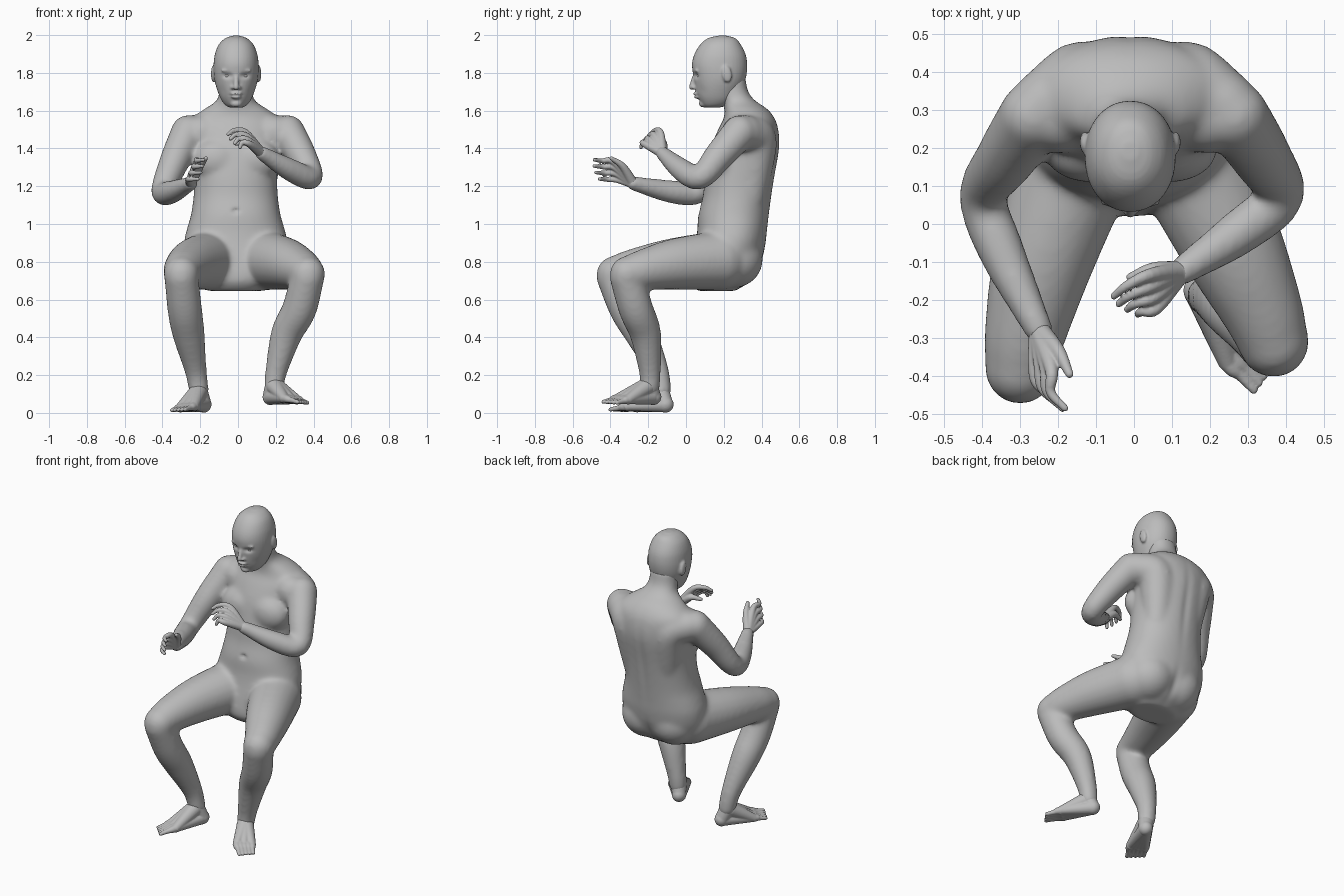
import bpy, bmesh, math
from mathutils import Vector, Matrix

if "Cube" in bpy.data.objects:
    bpy.data.objects.remove(bpy.data.objects["Cube"])

skin = bpy.data.materials.new("plain grey")
skin.use_nodes = True
GREY = (0.5, 0.5, 0.5, 1)
skin.diffuse_color = GREY
skin.node_tree.nodes["Principled BSDF"].inputs["Base Color"].default_value = GREY


def bridge(bm, rings):
    """Skin a list of vertex rings into a closed solid."""
    n = len(rings[0])
    for a, b in zip(rings, rings[1:]):
        for i in range(n):
            j = (i + 1) % n
            bm.faces.new((a[i], a[j], b[j], b[i]))
    bm.faces.new(rings[0][::-1])
    bm.faces.new(rings[-1])


def ball(bm, centre, size, tilt=0):
    m = Matrix.Translation(centre) @ Matrix.Rotation(tilt, 4, 'X') @ Matrix.Diagonal((*size, 1))
    bmesh.ops.create_uvsphere(bm, u_segments=24, v_segments=16, radius=1, matrix=m)


def spline(points, steps=5):
    """Catmull-Rom through four-number points."""
    p = [Vector(q) for q in points]
    p = [2 * p[0] - p[1]] + p + [2 * p[-1] - p[-2]]
    out = []
    for a, b, c, d in zip(p, p[1:], p[2:], p[3:]):
        for s in range(steps):
            t = s / steps
            out.append(0.5 * (2 * b + (c - a) * t + (2 * a - 5 * b + 4 * c - d) * t * t
                              + (3 * b - a - 3 * c + d) * t ** 3))
    return out + [p[-2]]


def tube(bm, points):
    """Round limb through (x, y, z, radius) points with a ball at each end."""
    path = spline(points)
    rings = []
    side = None
    for i, q in enumerate(path):
        ahead = (path[min(i + 1, len(path) - 1)] - path[max(i - 1, 0)]).to_3d().normalized()
        side = ahead.orthogonal() if side is None else side - ahead * side.dot(ahead)
        side = side.normalized()
        up = ahead.cross(side)
        angles = [math.tau * k / 20 for k in range(20)]
        rings.append([bm.verts.new(q.to_3d() + q.w * (side * math.cos(a) + up * math.sin(a)))
                      for a in angles])
    bridge(bm, rings)
    for q in (path[0], path[-1]):
        ball(bm, q.to_3d(), (q.w,) * 3)


def stack(bm, levels, cx, power):
    """Solid of level outlines, each (height, half width, front y, back y)."""
    rings = []
    for level in spline(levels, 3):
        z, rx, front, back = level
        ring = []
        for k in range(40):
            c, s = math.cos(math.tau * k / 40), math.sin(math.tau * k / 40)
            x = math.copysign(abs(c) ** power, c) * rx
            y = math.copysign(abs(s) ** power, s) * (back - front) / 2
            ring.append(bm.verts.new((cx + x, (front + back) / 2 + y, z)))
        rings.append(ring)
    bridge(bm, rings)


def finish(name, bm, voxel, rounds, dents=()):
    """Fuse the solids into one smooth skin, then press in the dents."""
    bmesh.ops.recalc_face_normals(bm, faces=bm.faces)
    rough = bpy.data.meshes.new(name)
    bm.to_mesh(rough)
    bm.free()
    ob = bpy.data.objects.new(name, rough)
    bpy.context.collection.objects.link(ob)
    fuse = ob.modifiers.new("fuse", 'REMESH')
    fuse.mode = 'VOXEL'
    fuse.voxel_size = voxel
    soften = ob.modifiers.new("soften", 'SMOOTH')
    soften.factor = 0.5
    soften.iterations = rounds
    bpy.context.view_layer.update()
    fused = bpy.data.meshes.new_from_object(ob.evaluated_get(bpy.context.evaluated_depsgraph_get()))
    ob.modifiers.clear()
    ob.data = fused
    for v in fused.vertices:
        for centre, size, push in dents:
            d = sum(((a - b) / r) ** 2 for a, b, r in zip(v.co, centre, size))
            v.co.y += push * math.exp(-d)
    fused.materials.clear()
    fused.materials.append(skin)
    fused.polygons.foreach_set("use_smooth", [True] * len(fused.polygons))
    fused.update()


# Body: trunk, neck, chest, arms and legs fused together
bm = bmesh.new()
stack(bm, [(.645, .14, .06, .26), (.7, .21, .02, .345), (.8, .265, .03, .4),
           (.9, .274, .05, .422), (.97, .26, .06, .43), (1.05, .237, .065, .44),
           (1.15, .223, .09, .454), (1.25, .22, .1, .47), (1.4, .226, .13, .495),
           (1.5, .245, .17, .49), (1.56, .23, .2, .47), (1.61, .165, .203, .43),
           (1.65, .105, .192, .37), (1.7, .088, .165, .33), (1.78, .084, .15, .315)], -.012, .92)
for s in (-1, 1):
    ball(bm, (s * .1 - .01, .195, 1.34), (.13, .087, .11))    # chest
    ball(bm, (s * .1, .245, .812), (.155, .163, .152))        # seat
    tube(bm, [(s * .235, .315, 1.485, .092), (s * .145, .372, 1.45, .108),
              (s * .12, .36, 1.3, .1), (s * .11, .34, 1.15, .085)])  # shoulder blade and flank
    ball(bm, (s * .19, .275, 1.475), (.11, .09, .1))          # collar

limbs = {
    "right arm": [(-.264, .285, 1.485, .092), (-.337, .175, 1.33, .08), (-.397, .073, 1.175, .064),
                  (-.35, -.07, 1.17, .062), (-.25, -.28, 1.215, .039)],
    "left arm": [(.264, .285, 1.485, .092), (.337, .175, 1.36, .08), (.385, .073, 1.245, .064),
                 (.28, -.02, 1.285, .061), (.125, -.125, 1.375, .039)],
    "right thigh": [(-.15, .17, .807, .158), (-.235, -.08, .787, .136), (-.285, -.28, .758, .11),
                    (-.3, -.38, .735, .094)],
    "left thigh": [(.15, .17, .807, .158), (.26, -.06, .787, .136), (.335, -.22, .758, .11),
                   (.368, -.31, .735, .094)],
    "right shin": [(-.3, -.385, .72, .09), (-.282, -.315, .55, .092), (-.262, -.24, .42, .086),
                   (-.225, -.152, .23, .06), (-.207, -.13, .12, .053)],
    "left shin": [(.368, -.315, .72, .09), (.325, -.265, .55, .092), (.258, -.215, .42, .084),
                  (.205, -.192, .23, .06), (.19, -.19, .14, .053)],
}
for path in limbs.values():
    tube(bm, path)
finish("body", bm, .012, 17, [
    ((-.01, .48, 1.25), (.025, .1, .22), -.007),   # spine groove
    ((0, .38, .74), (.025, .15, .09), -.01),       # seat cleft
    ((-.012, .07, 1.07), (.018, .05, .012), .014),  # navel
])

# Head: skull, face and ears
bm = bmesh.new()
MID = -.01
stack(bm, [(1.997, .02, .17, .215), (1.983, .058, .115, .262), (1.95, .092, .075, .29),
           (1.9, .112, .045, .315), (1.85, .119, .032, .324), (1.8, .119, .036, .322),
           (1.75, .112, .044, .31), (1.7, .097, .052, .285), (1.66, .08, .068, .26),
           (1.63, .058, .085, .225), (1.617, .035, .1, .18)], MID, .95)
tube(bm, [(MID, .052, 1.8, .012), (MID, .038, 1.755, .013), (MID, .032, 1.725, .016)])
ball(bm, (MID, .055, 1.69), (.03, .018, .009))
ball(bm, (MID, .06, 1.672), (.026, .018, .009))
ball(bm, (MID, .092, 1.637), (.032, .024, .02))
dents = [((MID, .05, 1.681), (.03, .04, .004), .006)]
for s in (-1, 1):
    ball(bm, (MID + s * .018, .045, 1.722), (.011, .014, .009))
    ball(bm, (MID + s * .046, .058, 1.812), (.034, .014, .009))
    ball(bm, (MID + s * .12, .215, 1.795), (.013, .027, .046), .2)
    dents.append(((MID + s * .046, .045, 1.785), (.024, .05, .014), .014))
    dents.append(((MID + s * .085, .05, 1.7), (.03, .06, .03), .008))
finish("head", bm, .0065, 3, dents)

# Eyes sit in the sockets
for s, side in ((-1, "right"), (1, "left")):
    bm = bmesh.new()
    ball(bm, (MID + s * .046, .077, 1.784), (.019, .019, .012))
    finish(side + "_eye", bm, .004, 1)


def fan(bm, root, first, last, first_tip, last_tip, count, bend, radii):
    """Row of digits spread evenly between the first and the last."""
    for i in range(count):
        t = i / (count - 1)
        base = Vector(first).lerp(Vector(last), t)
        tip = Vector(first_tip).lerp(Vector(last_tip), t)
        if count == 4:
            tip += (tip - base) * (.12 * math.sin(math.pi * t))
        middle = (base + tip) / 2 + Vector(bend)
        start = Vector(root).lerp(base, .12)
        tube(bm, [(*p, r) for p, r in zip((start, base, middle, tip), radii)])


# Hands: fingers fanned from the wrist, plus the thumb
hands = {
    "right_hand": ((-.25, -.28, 1.215), (-.217, -.385, 1.33), (-.262, -.365, 1.235),
                   (-.182, -.485, 1.34), (-.212, -.458, 1.238), (-.02, -.008, 0),
                   (-.2, -.335, 1.305), (-.17, -.395, 1.348)),
    "left_hand": ((.125, -.125, 1.375), (.04, -.135, 1.485), (.058, -.222, 1.425),
                  (-.053, -.19, 1.475), (.01, -.238, 1.405), (-.012, 0, .016),
                  (.05, -.12, 1.43), (-.01, -.14, 1.425)),
}
for name, (wrist, first, last, tip1, tip2, bend, thumb, thumb_tip) in hands.items():
    bm = bmesh.new()
    fan(bm, wrist, first, last, tip1, tip2, 4, bend, (.026, .0175, .013, .0095))
    tube(bm, [(*wrist, .028), (*thumb, .019), (*thumb_tip, .011)])
    ball(bm, wrist, (.032,) * 3)
    finish(name, bm, .0045, 2)

# Feet: heel, instep and five toes
feet = {
    "right_foot": ((-.207, -.135, .115), (-.182, -.11, .045), (-.232, -.31, .035),
                   (-.305, -.26, .028), (-.28, -.4, .018), (-.35, -.325, .014)),
    "left_foot": ((.19, -.195, .145), (.172, -.175, .085), (.245, -.36, .077),
                  (.312, -.305, .07), (.315, -.437, .058), (.367, -.365, .054)),
}
for name, (ankle, heel, first, last, tip1, tip2) in feet.items():
    bm = bmesh.new()
    ball(bm, heel, (.042, .045, .044))
    tube(bm, [(*ankle, .047), (*heel, .042)])
    fan(bm, heel, first, last, tip1, tip2, 5, (0, 0, 0), (.04, .024, .015, .011))
    fan(bm, ankle, first, last, first, last, 3, (0, 0, 0), (.046, .026, .025, .025))
    finish(name, bm, .005, 2)
